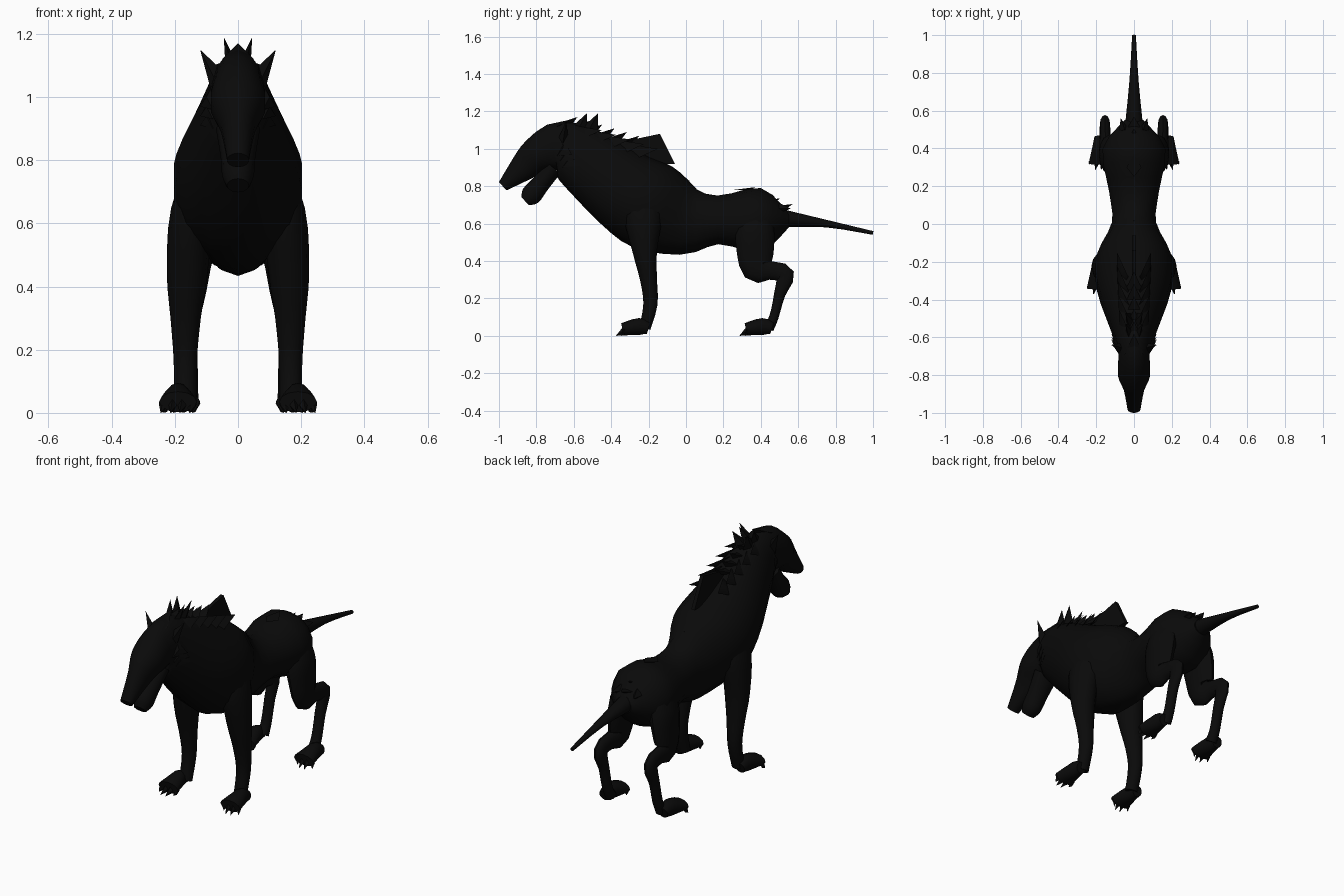
import bpy, bmesh, math
from mathutils import Vector

default_cube = bpy.data.objects.get("Cube")
if default_cube:
    bpy.data.objects.remove(default_cube)

black_fur = bpy.data.materials.new("black_fur")
black_fur.use_nodes = True
colour = (.003, .003, .003, 1)
black_fur.diffuse_color = colour
black_fur.node_tree.nodes["Principled BSDF"].inputs["Base Color"].default_value = colour


def finish(name, bm):
    bmesh.ops.recalc_face_normals(bm, faces=bm.faces)
    mesh = bpy.data.meshes.new(name)
    bm.to_mesh(mesh)
    bm.free()
    mesh.materials.append(black_fur)
    part = bpy.data.objects.new(name, mesh)
    bpy.context.collection.objects.link(part)
    bpy.ops.object.select_all(action='DESELECT')
    part.select_set(True)
    bpy.context.view_layer.objects.active = part
    bpy.ops.object.shade_smooth_by_angle(angle=math.radians(40))


def smooth_path(stations, steps=3):
    """Catmull-Rom curve through the stations."""
    pts = [Vector(s) for s in stations]
    pts = [pts[0]] + pts + [pts[-1]]
    path = []
    for a, b, c, d in zip(pts, pts[1:], pts[2:], pts[3:]):
        for k in range(steps):
            t = k / steps
            pull = (c - a) * t + (a * 2 - b * 5 + c * 4 - d) * t**2
            path.append(b + (pull + (b * 3 - a - c * 3 + d) * t**3) / 2)
    return path + [pts[-1]]


def tube(name, stations, x=0, sides=12, tuck=0):
    """Oval tube; stations hold y, z, half depth, half width. Tuck shifts the start in x."""
    path = smooth_path(stations)
    last = len(path) - 1
    bm = bmesh.new()
    rings = []
    for i, p in enumerate(path):
        along = path[min(i + 1, last)] - path[max(i - 1, 0)]
        up = Vector((0, -along.y, along.x)).normalized()
        centre = x + tuck * (1 - i / last)**4
        ring = []
        for k in range(sides):
            angle = math.tau * k / sides
            spot = Vector((centre + p.w * math.sin(angle), p.x, p.y))
            ring.append(bm.verts.new(spot + up * p.z * math.cos(angle)))
        rings.append(ring)
    for lower, upper in zip(rings, rings[1:]):
        for k in range(sides):
            bm.faces.new((lower[k - 1], lower[k], upper[k], upper[k - 1]))
    bm.faces.new(rings[0])
    bm.faces.new(rings[-1])
    finish(name, bm)


def tuft(name, base, reach, along, across):
    """Pointed lock of fur, claw or ear on a diamond base."""
    bm = bmesh.new()
    base, along, across = Vector(base), Vector(along), Vector(across)
    ring = [bm.verts.new(base + v) for v in (along, across, -along, -across)]
    tip = bm.verts.new(base + Vector(reach))
    bm.faces.new(ring)
    for k in range(len(ring)):
        bm.faces.new((ring[k - 1], ring[k], tip))
    finish(name, bm)


def tuft_row(name, count, start, end, reach, along, across):
    """Evenly spaced tufts between two points."""
    start, end = Vector(start), Vector(end)
    for i in range(count):
        base = start.lerp(end, i / (count - 1))
        tuft(f"{name}_{i + 1}", base, reach, along, across)


def foot(name, side, x, heel):
    """Paw pointing forward from the heel, with four claws."""
    tube(name, [(heel, .04, .03, .03), (heel - .05, .05, .045, .04),
                (heel - .14, .035, .033, .06)], x)
    for i in range(4):
        spread = (i - 1.5) * .03
        tuft(f"{name}_claw_{i + 1}", (x + spread, heel - .13, .03),
             (side * .01, abs(spread) - .06, -.03), (.016, 0, 0), (0, 0, .027))


# Torso, neck and head in one skin, from rump to nose
tube("body", [
    (.55, .62, .04, .05), (.4, .62, .17, .17), (.17, .62, .13, .135),
    (0, .62, .19, .12), (-.18, .69, .24, .2), (-.33, .78, .22, .2),
    (-.53, .93, .18, .13), (-.67, 1.01, .14, .085), (-.79, .97, .1, .088),
    (-.87, .9, .075, .055), (-.98, .8, .03, .035)], sides=14)

# Dropped jaw and tapering tail
tube("lower_jaw", [(-.71, .9, .05, .07), (-.78, .81, .05, .055),
                   (-.83, .75, .055, .05), (-.86, .72, .03, .035)])
tube("tail", [(.5, .63, .05, .05), (.75, .6, .02, .025), (1, .55, .01, .01)])

for side, word in ((1, "left"), (-1, "right")):
    # Legs, tucked under the skin at the shoulder and hip
    tube(word + "_front_leg", [
        (-.23, .82, .05, .02), (-.23, .65, .1, .065), (-.22, .45, .065, .065),
        (-.2, .3, .045, .048), (-.19, .17, .038, .037),
        (-.22, .04, .03, .035)], side * .167, tuck=side * -.05)
    tube(word + "_hind_leg", [
        (.38, .72, .05, .02), (.37, .58, .1, .06), (.37, .46, .1, .05),
        (.38, .36, .08, .04), (.45, .35, .05, .03), (.53, .325, .05, .027),
        (.5, .22, .03, .027), (.47, .1, .025, .028), (.44, .04, .03, .03)],
        side * .155, tuck=side * -.06)
    foot(word + "_front_foot", side, side * .19, -.2)
    foot(word + "_hind_foot", side, side * .18, .46)

    # Ears, cheek fur and crown
    tuft(word + "_ear", (side * .065, -.66, 1.05), (side * .055, .02, .1),
         (side * .02, 0, -.03), (0, .03, .01))
    tuft_row(word + "_cheek_tuft", 3, (side * .08, -.67, 1), (side * .08, -.64, .94),
             (side * .04, .06, -.03), (0, .02, .04), (side * .02, .01, 0))
    tuft_row(word + "_crown_tuft", 2, (side * .02, -.58, 1.1), (side * .02, -.52, 1.1),
             (side * .025, .05, .09), (0, .05, 0), (.02, 0, 0))

    # Locks swept back down the neck and beside the tail
    tuft_row(word + "_neck_lock", 5, (side * .05, -.58, 1.08), (side * .06, -.28, .98),
             (side * .03, .13, .02), (0, .05, .03), (side * .03, 0, -.04))
    tuft(word + "_rump_lock", (side * .05, .49, .68), (side * .02, .07, 0),
         (0, .01, .03), (side * .03, 0, 0))

# Crest along the skull, neck, back and rump
tuft_row("mane_tuft", 6, (0, -.69, 1.12), (0, -.36, 1.02), (0, .11, .05),
         (0, .08, .01), (.05, 0, 0))
tuft_row("back_tuft", 3, (0, -.14, .86), (0, -.05, .81), (0, .07, .02),
         (0, .05, 0), (.04, 0, 0))
tuft_row("rump_tuft", 4, (0, .3, .78), (0, .5, .69), (0, .07, .015),
         (0, .05, 0), (.04, 0, 0))

# Broad wedge of mane over the shoulders
bm = bmesh.new()
outline = [(-.4, 1), (-.33, 1.04), (-.14, 1.08), (-.06, .92), (-.2, .92)]
wedge = bm.faces.new([bm.verts.new((-.01, y, z)) for y, z in outline])
grown = bmesh.ops.extrude_face_region(bm, geom=[wedge], use_keep_orig=True)
moved = [v for v in grown["geom"] if isinstance(v, bmesh.types.BMVert)]
bmesh.ops.translate(bm, verts=moved, vec=(.02, 0, 0))
finish("shoulder_mane", bm)
